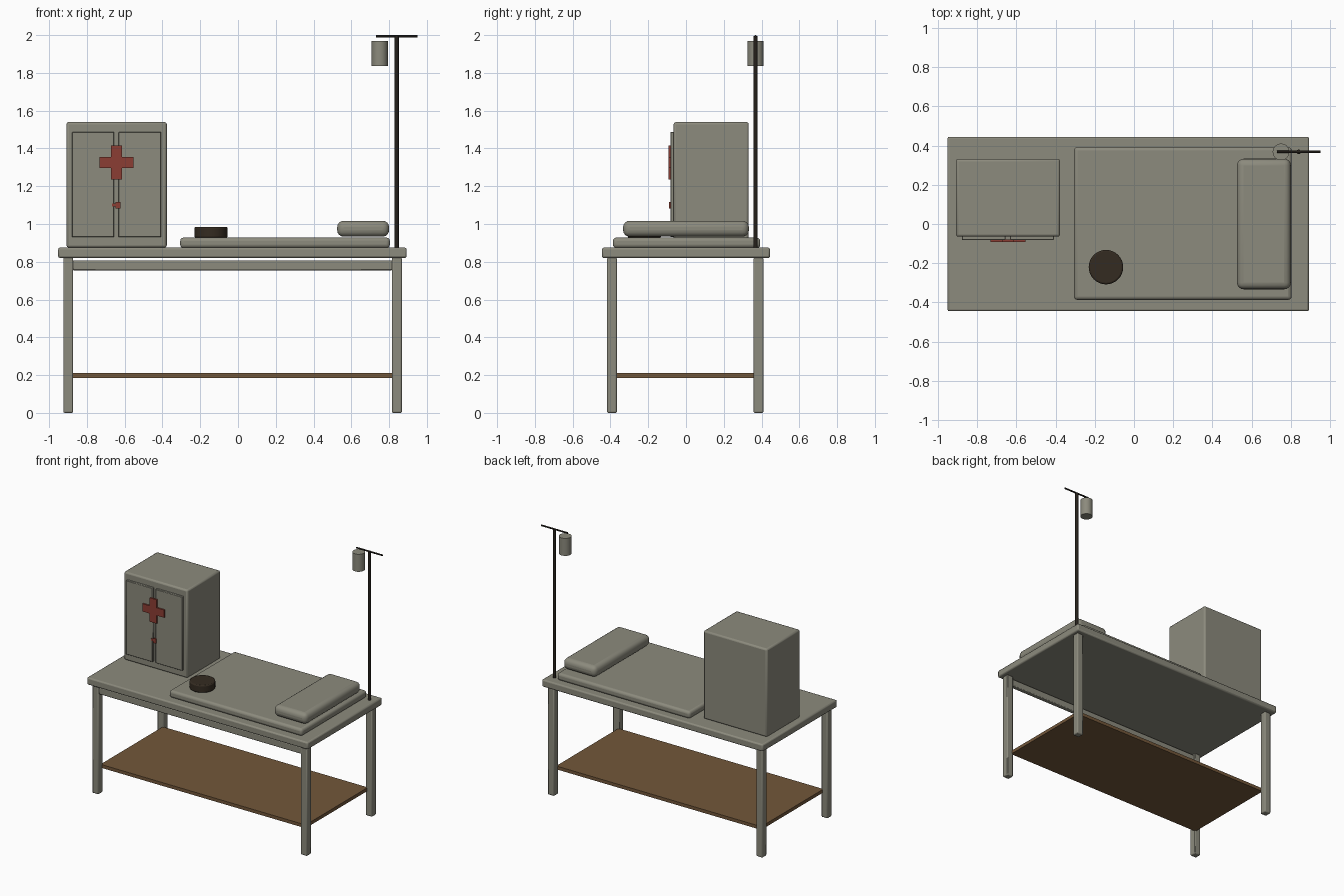
import bpy, math

if "Cube" in bpy.data.objects:
    bpy.data.objects.remove(bpy.data.objects["Cube"])


def material(name, r, g, b):
    m = bpy.data.materials.new(name)
    m.diffuse_color = (r, g, b, 1)
    m.use_nodes = True
    m.node_tree.nodes["Principled BSDF"].inputs["Base Color"].default_value = m.diffuse_color
    return m


GRAY = material("gray_paint", 0.262, 0.256, 0.205)
BROWN = material("brown_wood", 0.17, 0.095, 0.042)
RED = material("dull_red", 0.26, 0.048, 0.034)
DARK = material("dark_brown", 0.034, 0.024, 0.015)
BLACK = material("dark_metal", 0.018, 0.0145, 0.0105)


def finish(ob, name, mat, bevel, segments):
    ob.name = name
    ob.data.materials.append(mat)
    bpy.ops.object.transform_apply(location=False, rotation=True, scale=True)
    if bevel:
        mod = ob.modifiers.new("rounded_edges", 'BEVEL')
        mod.width = bevel
        mod.segments = segments
        mod.limit_method = 'ANGLE'
        mod.angle_limit = math.radians(50)
    bpy.ops.object.shade_smooth_by_angle(angle=math.radians(48))
    return ob


def box(name, x, y, z, mat, bevel=0.0, segments=2):
    """Box from (min, max) ranges on each axis."""
    bpy.ops.mesh.primitive_cube_add(size=1, location=[sum(r) / 2 for r in (x, y, z)])
    ob = bpy.context.object
    ob.scale = [r[1] - r[0] for r in (x, y, z)]
    return finish(ob, name, mat, bevel, segments)


def rod(name, centre, radius, length, mat, sides=16, axis='Z', bevel=0.0):
    turn = (0, math.pi / 2, 0) if axis == 'X' else (0, 0, 0)
    bpy.ops.mesh.primitive_cylinder_add(vertices=sides, radius=radius, depth=length,
                                        location=centre, rotation=turn)
    return finish(bpy.context.object, name, mat, bevel, 2)


# Table: top, four legs, front rail, lower shelf
box("table_top", (-0.952, 0.893), (-0.445, 0.445), (0.82, 0.875), GRAY, 0.01)
for side, x in (("left", (-0.925, -0.873)), ("right", (0.815, 0.868))):
    for end, y in (("front", (-0.418, -0.366)), ("back", (0.358, 0.41))):
        box(f"{end}_{side}_leg", x, y, (0, 0.822), GRAY, 0.007)
box("front_rail", (-0.875, 0.817), (-0.41, -0.375), (0.755, 0.807), GRAY, 0.005)
box("lower_shelf", (-0.885, 0.827), (-0.375, 0.367), (0.185, 0.21), BROWN)

# Bedding
box("mattress", (-0.306, 0.804), (-0.387, 0.393), (0.873, 0.928), GRAY, 0.018, 3)
box("pillow", (0.525, 0.80), (-0.333, 0.333), (0.933, 1.017), GRAY, 0.034, 4)

# Round tin resting on the mattress
rod("round_tin", (-0.143, -0.22, 0.956), 0.088, 0.058, DARK, 32, bevel=0.008)

# Cabinet with two doors
box("cabinet_body", (-0.908, -0.377), (-0.065, 0.332), (0.875, 1.54), GRAY, 0.012)
for side, x in (("left", (-0.878, -0.656)), ("right", (-0.632, -0.408))):
    box(f"{side}_door", x, (-0.082, -0.06), (0.93, 1.488), GRAY, 0.003, 1)

# Red cross and latch on the doors
CX, CZ, FRONT, BACK = -0.643, 1.326, -0.093, -0.08
box("cross_upright", (CX - 0.029, CX + 0.029), (FRONT, BACK), (CZ - 0.09, CZ + 0.09), RED)
for side, x in (("left", (CX - 0.09, CX - 0.029)), ("right", (CX + 0.029, CX + 0.09))):
    box(f"cross_{side}_arm", x, (FRONT, BACK), (CZ - 0.029, CZ + 0.029), RED)
box("latch_plate", (-0.667, -0.638), (-0.087, -0.08), (1.092, 1.108), RED)
box("latch_knob", (-0.648, -0.622), (-0.091, -0.08), (1.082, 1.117), RED)

# Drip stand: pole, crossbar and bottle
rod("stand_pole", (0.84, 0.368, 1.435), 0.0115, 1.12, BLACK, 12)
rod("stand_crossbar", (0.84, 0.368, 1.994), 0.006, 0.22, BLACK, 8, 'X')
rod("drip_bottle", (0.75, 0.368, 1.902), 0.043, 0.132, GRAY, 16)
